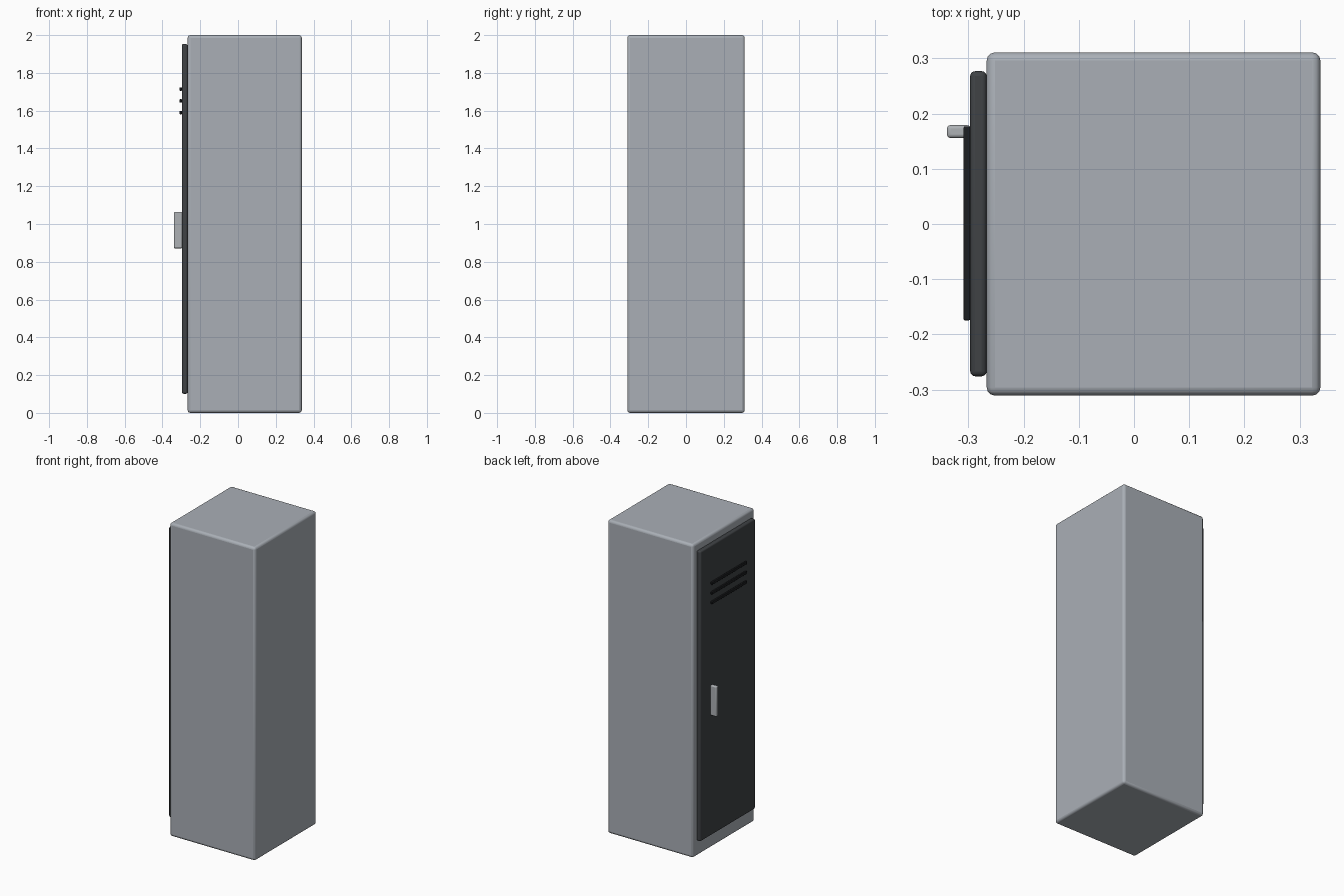
import bpy

if "Cube" in bpy.data.objects:
    bpy.data.objects.remove(bpy.data.objects["Cube"])


def material(name, color):
    m = bpy.data.materials.new(name)
    m.diffuse_color = (*color, 1)
    m.use_nodes = True
    m.node_tree.nodes["Principled BSDF"].inputs["Base Color"].default_value = m.diffuse_color
    return m


def box(name, lo, hi, bevel, mat, segments=3):
    """Rounded box between two opposite corners."""
    bpy.ops.mesh.primitive_cube_add(size=1, location=[(a + b) / 2 for a, b in zip(lo, hi)])
    ob = bpy.context.object
    ob.name = name
    ob.scale = [b - a for a, b in zip(lo, hi)]
    bpy.ops.object.transform_apply(location=False, rotation=False, scale=True)
    mod = ob.modifiers.new("rounded_edges", 'BEVEL')
    mod.width = bevel
    mod.segments = segments
    bpy.ops.object.shade_smooth_by_angle()
    ob.data.materials.append(mat)
    return ob


steel = material("blue_grey_steel", (0.40, 0.43, 0.47))
pale = material("handle_steel", (0.42, 0.44, 0.46))
dark = material("dark_metal", (0.05, 0.055, 0.06))
black = material("vent_black", (0.012, 0.013, 0.015))

# Cabinet body
box("locker_body", (-0.267, -0.311, 0), (0.338, 0.311, 2), 0.015, steel)

# Door panel on the -x side
box("door", (-0.297, -0.276, 0.101), (-0.267, 0.277, 1.953), 0.009, dark)

# Three vent slats near the top of the door
for i in range(3):
    z = 1.59 + i * 0.062
    box(f"vent_slat_{i + 1}", (-0.309, -0.175, z - 0.009), (-0.297, 0.177, z + 0.009),
        0.003, black, 2)

# Vertical pull handle
box("handle", (-0.339, 0.156, 0.871), (-0.296, 0.179, 1.063), 0.006, pale)
